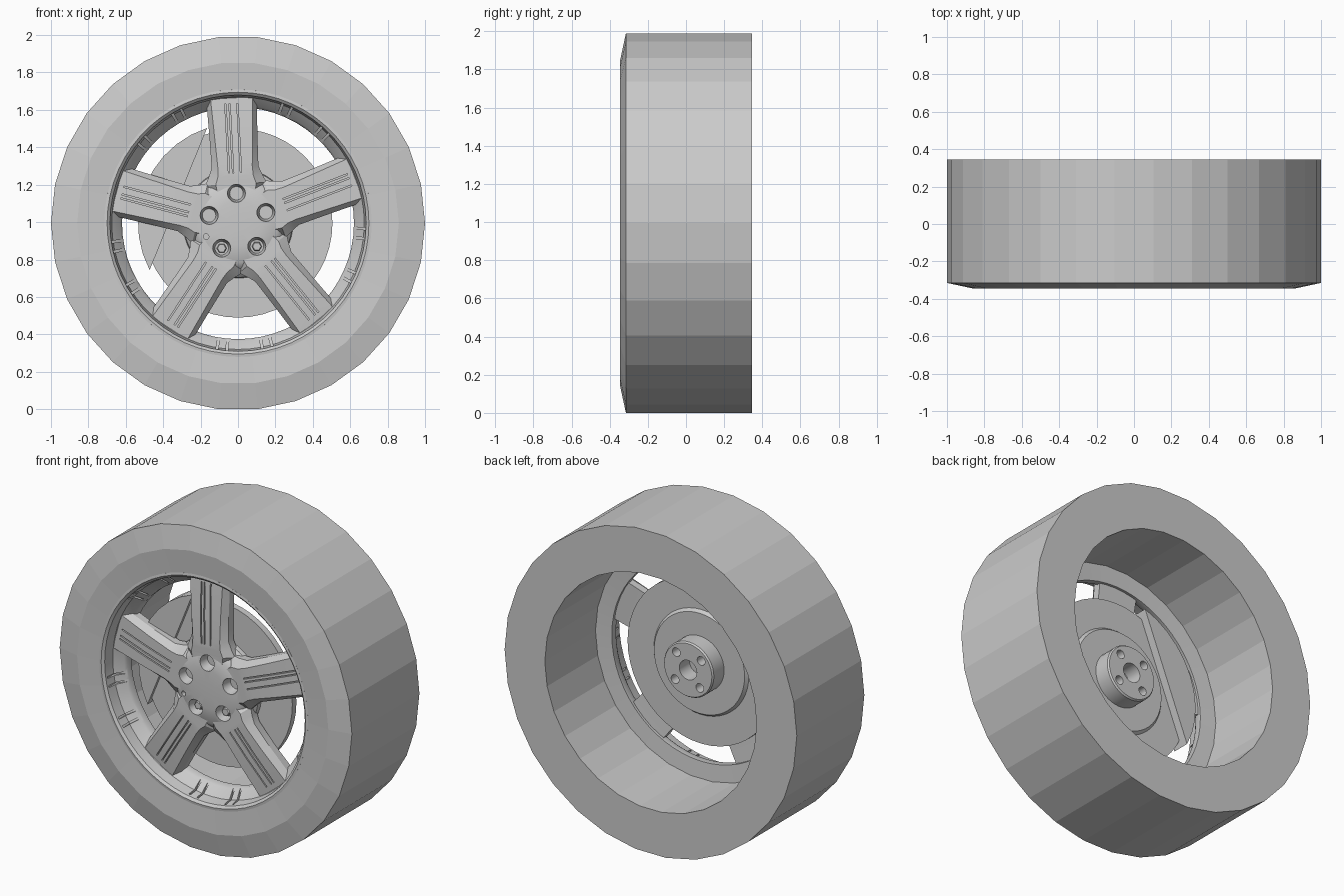
import bpy, bmesh, math
from mathutils import Matrix, Vector

if "Cube" in bpy.data.objects:
    bpy.data.objects.remove(bpy.data.objects["Cube"], do_unlink=True)

CZ = math.cos(math.radians(6))       # axle height: the tyre rests on a flat facet
SPOKES = [math.radians(93 + 72 * i) for i in range(5)]

grey = bpy.data.materials.new("plain_grey")
grey.use_nodes = True
grey.diffuse_color = (0.6, 0.6, 0.6, 1)
bsdf = next(n for n in grey.node_tree.nodes if n.type == 'BSDF_PRINCIPLED')
bsdf.inputs["Base Color"].default_value = (0.6, 0.6, 0.6, 1)


def polar(r, a, y):
    return Vector((r * math.cos(a), y, CZ + r * math.sin(a)))


def finish(bm, name, smooth=None):
    bmesh.ops.recalc_face_normals(bm, faces=bm.faces)
    me = bpy.data.meshes.new(name)
    bm.to_mesh(me)
    bm.free()
    ob = bpy.data.objects.new(name, me)
    bpy.context.collection.objects.link(ob)
    me.materials.append(grey)
    if smooth:
        shade(ob, smooth)
    return ob


def shade(ob, angle):
    bpy.ops.object.select_all(action='DESELECT')
    ob.select_set(True)
    bpy.context.view_layer.objects.active = ob
    bpy.ops.object.shade_smooth_by_angle(angle=math.radians(angle))


def loft(bm, rings, closed=False):
    """Skin a list of equal point rings, capping the ends unless closed."""
    vs = [[bm.verts.new(p) for p in ring] for ring in rings]
    n = len(vs[0])
    pairs = list(zip(vs, vs[1:])) + ([(vs[-1], vs[0])] if closed else [])
    for a, b in pairs:
        for i in range(n):
            j = (i + 1) % n
            bm.faces.new((a[i], a[j], b[j], b[i]))
    if not closed:
        bm.faces.new(vs[0])
        bm.faces.new(vs[-1])


def spin(bm, profile, seg, closed=False, at=None, turn=0):
    """Turn an (r, y) profile about an axis along y."""
    off = at - Vector((0, 0, CZ)) if at else Vector()
    loft(bm, [[polar(r, turn + math.tau * i / seg, y) + off for i in range(seg)]
              for r, y in profile], closed)


def lathe(name, profile, seg, closed=False, smooth=None):
    bm = bmesh.new()
    spin(bm, profile, seg, closed)
    return finish(bm, name, smooth)


def bar(bm, a, side, r0, r1, y0, y1, w, slope=0):
    """Box along the radial direction a, shifted sideways."""
    t = Vector((-math.sin(a), 0, math.cos(a)))
    loft(bm, [[polar(r, a, y + dy) + t * (side + s * w / 2)
               for s, y in ((-1, y0), (1, y0), (1, y1), (-1, y1))]
              for r, dy in ((r0, 0), (r1, slope))])


def cut(targets, bm):
    """Subtract a temporary cutter and bake the result."""
    cutter = finish(bm, "cutter")
    cutter.hide_render = True
    for ob in targets:
        mod = ob.modifiers.new("cut", 'BOOLEAN')
        mod.operation, mod.solver, mod.object = 'DIFFERENCE', 'EXACT', cutter
        mod.use_self = True
        dg = bpy.context.evaluated_depsgraph_get()
        me = bpy.data.meshes.new_from_object(ob.evaluated_get(dg))
        ob.modifiers.clear()
        ob.data = me
    bpy.data.objects.remove(cutter, do_unlink=True)


# Tyre with a straight inner barrel
lathe("tyre", [(1, 0.345), (1, -0.315), (0.86, -0.345), (0.705, -0.335),
               (0.705, -0.2), (0.725, -0.15), (0.725, 0.345)], 30, True)

# Rim lip with pairs of short grooves between the spokes
rim = lathe("rim", [(0.715, -0.336), (0.7, -0.338), (0.685, -0.325), (0.675, -0.26),
                    (0.63, -0.215), (0.62, -0.2), (0.62, -0.16), (0.727, -0.15)], 60, True)
bm = bmesh.new()
for a in SPOKES:
    for d in (-12.5, -8, 8, 12.5):
        bar(bm, a + math.radians(36 + d), 0, 0.61, 0.69, -0.275, -0.2, 0.012, -0.04)
cut([rim], bm)
shade(rim, 35)

# Five tapered spokes that flare into the hub
# (radius, front half width, back half width, front y, back y)
STATIONS = [(0.16, 0.10, 0.115, -0.287, -0.2), (0.21, 0.108, 0.165, -0.287, -0.2),
            (0.25, 0.095, 0.145, -0.29, -0.2), (0.30, 0.092, 0.125, -0.288, -0.2),
            (0.45, 0.1, 0.128, -0.28, -0.195), (0.67, 0.112, 0.135, -0.258, -0.17)]
bm = bmesh.new()
for a in SPOKES:
    t = Vector((-math.sin(a), 0, math.cos(a)))
    loft(bm, [[polar(r, a, y) + t * w for w, y in
               ((-b, yb), (-b, yf + 0.04), (-f, yf), (f, yf), (b, yf + 0.04), (b, yb))]
              for r, f, b, yf, yb in STATIONS])
spokes = finish(bm, "spokes")

# Hub with a sloping web around it
hub = lathe("hub", [(0.05, -0.296), (0.12, -0.294), (0.21, -0.286), (0.235, -0.27),
                    (0.29, -0.215), (0.295, -0.185), (0.1, -0.185)], 50)

# Long grooves on the spoke faces
bm = bmesh.new()
for a in SPOKES:
    for side in (-0.03, 0.012, 0.034):
        bar(bm, a, side, 0.27, 0.64, -0.32, -0.276, 0.007, 0.03)
cut([spokes], bm)

# Bolt pockets and the small locating hole
bm = bmesh.new()
for a in SPOKES:
    spin(bm, [(0.05, -0.32), (0.048, -0.285), (0.036, -0.235)], 20, at=polar(0.16, a, 0))
spin(bm, [(0.015, -0.32), (0.015, -0.26)], 12, at=polar(0.185, math.radians(203), 0))
cut([spokes, hub], bm)
shade(spokes, 25)
shade(hub, 35)

# Hex bolts in the two lower pockets
bm = bmesh.new()
for a in SPOKES[2:4]:
    spin(bm, [(0.027, -0.23), (0.027, -0.262), (0.022, -0.268)], 6, at=polar(0.16, a, 0))
finish(bm, "bolts")

# Brake disc with a raised centre
lathe("brake_disc", [(0.505, -0.19), (0.505, -0.15), (0.325, -0.15), (0.31, -0.13),
                     (0.1, -0.13), (0.1, -0.19)], 48, True, 30)

# Axle flange with a centre bore and four bolt holes
flange = lathe("axle_flange", [(0.17, -0.185), (0.17, -0.03), (0.163, -0.02)], 40)
bm = bmesh.new()
spin(bm, [(0.06, -0.12), (0.06, 0.05)], 24, at=polar(0, 0, 0))
for i in range(4):
    spin(bm, [(0.027, -0.08), (0.027, 0.05)], 16,
         at=polar(0.12, math.radians(48 + 90 * i), 0))
cut([flange], bm)
shade(flange, 30)

# Brake caliper: a circle segment that straddles the disc
arc = [math.radians(108 + 10 * i) for i in range(11)]
bm = bmesh.new()
loft(bm, [[polar(0.535, a, y) for a in arc] for y in (-0.21, -0.1)])
finish(bm, "brake_caliper")
